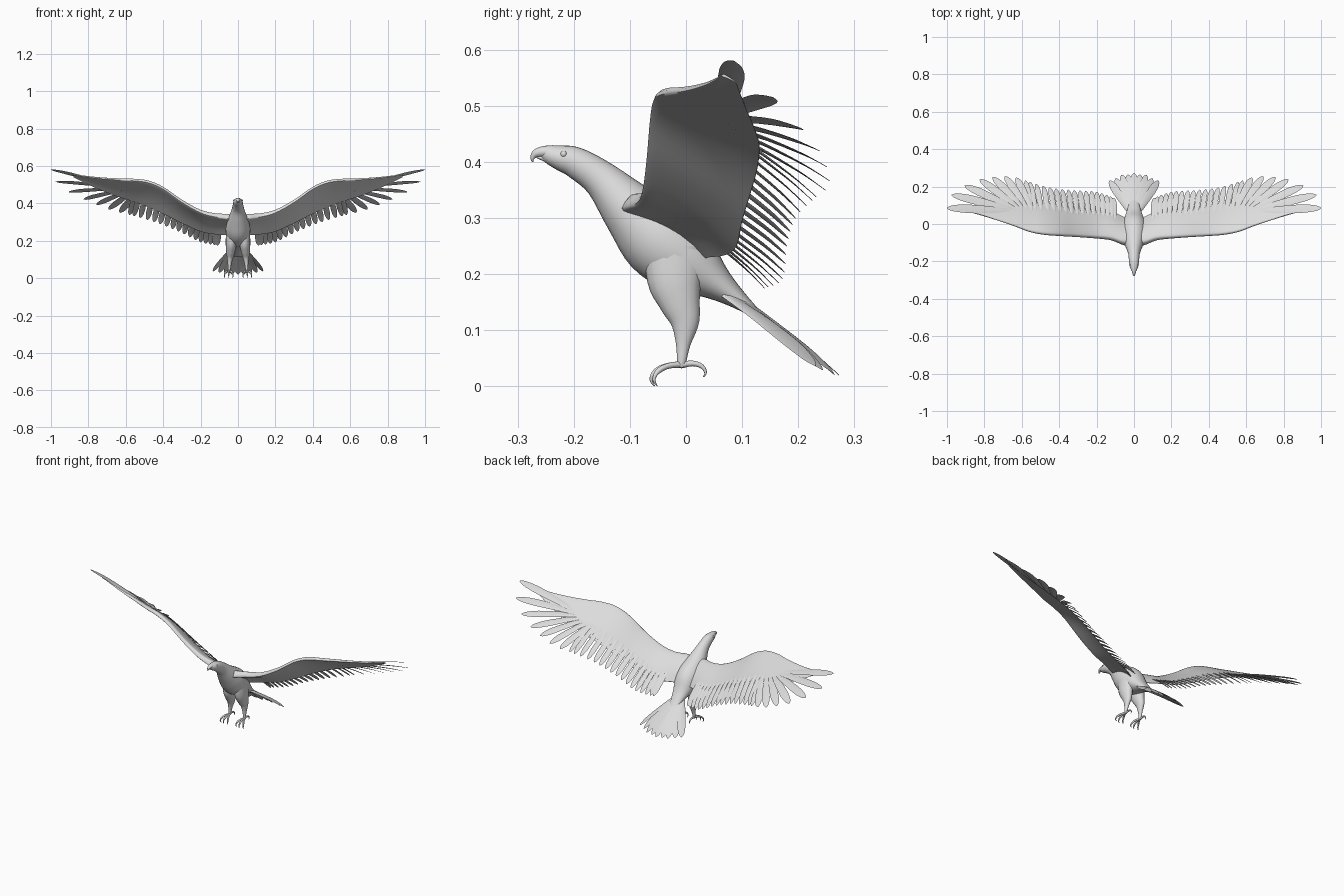
import bpy
import bmesh
from math import cos, sin, pi, sqrt
from mathutils import Vector

default_cube = bpy.data.objects.get("Cube")
if default_cube:
    bpy.data.objects.remove(default_cube, do_unlink=True)

# Single plumage colour
GREY = (0.72, 0.72, 0.72, 1.0)
plumage = bpy.data.materials.new("pale grey")
plumage.use_nodes = True
plumage.diffuse_color = GREY
plumage.node_tree.nodes["Principled BSDF"].inputs["Base Color"].default_value = GREY


def finish(name, bm, mirrored=False):
    """Turn a bmesh into a smooth object, optionally mirrored across x."""
    bmesh.ops.recalc_face_normals(bm, faces=bm.faces)
    mesh = bpy.data.meshes.new(name)
    bm.to_mesh(mesh)
    bm.free()
    mesh.materials.append(plumage)
    obj = bpy.data.objects.new(name, mesh)
    bpy.context.collection.objects.link(obj)
    bpy.ops.object.select_all(action='DESELECT')
    obj.select_set(True)
    bpy.context.view_layer.objects.active = obj
    bpy.ops.object.shade_smooth_by_angle(angle=pi / 3)
    if mirrored:
        obj.modifiers.new("mirror", 'MIRROR').use_axis[0] = True
    return obj


def spline(rows, steps):
    """Catmull-Rom resampling of rows of numbers."""
    out = []
    last = len(rows) - 1
    for i in range(last):
        a, b, c, d = (rows[max(0, min(last, i + k))] for k in (-1, 0, 1, 2))
        for s in range(steps):
            t = s / steps
            out.append([q + t / 2 * (r - p + t * (2 * p - 5 * q + 4 * r - e
                        + t * (3 * (q - r) + e - p)))
                        for p, q, r, e in zip(a, b, c, d)])
    out.append(list(rows[-1]))
    return out


def skin(name, rings, mirrored=False):
    """Bridge equal rings of points and cap both ends."""
    bm = bmesh.new()
    loops = [[bm.verts.new(p) for p in ring] for ring in rings]
    count = len(loops[0])
    for low, high in zip(loops, loops[1:]):
        for i in range(count):
            j = (i + 1) % count
            bm.faces.new((low[i], low[j], high[j], high[i]))
    bm.faces.new(loops[0])
    bm.faces.new(loops[-1])
    return finish(name, bm, mirrored)


def loft(name, rows, side=(1, 0, 0), segs=16, steps=4, mirrored=False):
    """Elliptical tube; each row is x, y, z, half width, half depth."""
    rows = spline(rows, steps)
    centres = [Vector(r[:3]) for r in rows]
    rings = []
    for i, row in enumerate(rows):
        along = (centres[min(i + 1, len(rows) - 1)] - centres[max(i - 1, 0)]).normalized()
        wide = Vector(side)
        wide = (wide - along * wide.dot(along)).normalized()
        deep = along.cross(wide)
        w, h = max(row[3], 0.0006), max(row[4], 0.0006)
        rings.append([centres[i] + wide * w * cos(2 * pi * k / segs)
                      + deep * h * sin(2 * pi * k / segs) for k in range(segs)])
    return skin(name, rings, mirrored)


def feather(name, root, tip, side, width, bow, mirrored=True):
    """Thin lens-shaped blade, rounded at the tip and bowed along a vector."""
    rows = []
    for t, w in ((0, .55), (.3, .85), (.7, 1), (.92, .65), (1, .08)):
        p = root.lerp(tip, t) + bow * (4 * t * (1 - t))
        rows.append((*p, width * w, 0.0035 * (1.1 - t)))
    loft(name, rows, side, segs=8, steps=3, mirrored=mirrored)


# Head, neck and torso
loft("body", [(0, y, z, w, h) for y, z, w, h in (
    (-.256, .415, .008, .009), (-.245, .413, .016, .016),
    (-.222, .407, .024, .023), (-.195, .398, .027, .028),
    (-.15, .368, .033, .034), (-.1, .315, .052, .052),
    (-.05, .265, .066, .07), (0, .225, .062, .064),
    (.05, .187, .045, .034), (.09, .157, .032, .018),
    (.14, .118, .02, .005))], segs=24)

# Hooked beak, lower jaw and eyes
loft("upper_beak", [(0, y, z, w, h) for y, z, w, h in (
    (-.238, .417, .015, .013), (-.256, .418, .011, .01),
    (-.269, .414, .007, .007), (-.274, .405, .003, .003),
    (-.273, .4, .001, .001))])
loft("lower_beak", [(0, -.235, .402, .012, .007), (0, -.252, .406, .008, .005),
                    (0, -.266, .409, .003, .002)])
bm = bmesh.new()
bmesh.ops.create_uvsphere(bm, u_segments=12, v_segments=8, radius=.006)
bmesh.ops.translate(bm, vec=(.02, -.218, .414), verts=bm.verts)
finish("eye_pair", bm, mirrored=True)

# Feathered legs
loft("leg_pair", [
    (.034, -.02, .25, .03, .055), (.036, -.02, .19, .03, .049),
    (.039, -.011, .15, .025, .037), (.042, -.002, .115, .018, .026),
    (.045, -.005, .075, .01, .013), (.047, -.008, .043, .007, .008),
    (.047, -.009, .034, .005, .006)], mirrored=True)

# Toes with curled talons: three forward and one back
for label, spread, reach in (("inner", -.4, .9), ("middle", .05, 1), ("outer", .5, .9)):
    path = []
    for d, z, r in ((0, .039, .006), (.022, .037, .005), (.04, .03, .005),
                    (.05, .02, .0035), (.052, .01, .0025), (.046, .001, .001)):
        path.append((.047 + d * spread, -.01 - d * reach, z, r, r))
    loft(label + "_toe_pair", path, segs=8, steps=3, mirrored=True)
loft("back_toe_pair", [(.047, y, z, r, r) for y, z, r in (
    (-.01, .038, .006), (.012, .041, .005), (.028, .036, .004),
    (.035, .025, .0025), (.031, .017, .001))], segs=8, steps=3, mirrored=True)

# Wing plan: x, leading y and z, trailing y and z, half thickness
WING = spline([
    (0, -.1, .315, .03, .22, .03), (.05, -.108, .33, .035, .23, .026),
    (.12, -.083, .337, .07, .235, .021), (.2, -.074, .358, .09, .25, .018),
    (.3, -.067, .413, .1, .295, .016), (.4, -.061, .483, .115, .345, .015),
    (.48, -.055, .517, .125, .38, .014), (.56, -.04, .527, .13, .41, .012),
    (.64, -.01, .53, .13, .435, .01), (.72, .017, .535, .12, .465, .008),
    (.8, .042, .543, .105, .5, .006), (.88, .064, .555, .09, .54, .003)], 4)


def wing_frame(x):
    """Leading point, chord, up vector and thickness of the wing at x."""
    i = next((k for k in range(len(WING) - 1) if WING[k + 1][0] >= x), len(WING) - 2)
    a, b = WING[i], WING[i + 1]
    t = (x - a[0]) / (b[0] - a[0])
    m = [p + (q - p) * t for p, q in zip(a, b)]
    lead = Vector((x, m[1], m[2]))
    chord = Vector((x, m[3], m[4])) - lead
    return lead, chord, Vector((0, -chord.z, chord.y)).normalized(), m[5]


def wing_point(x, u, lift=0.0):
    lead, chord, up, thick = wing_frame(x)
    return lead + chord * u + up * (thick * 2.4 * u * (1 - u) + thick * lift)


# Cambered wing surface
STATIONS = [k / 10 for k in range(11)]
rings = []
for row in WING:
    ring = []
    for face, us in ((1, STATIONS), (-1, STATIONS[-1:0:-1])):
        for u in us:
            depth = 1.9 * sqrt(u) * (1 - u) + .06 * u
            ring.append(wing_point(row[0], u * u, face * depth))
    rings.append(ring)
skin("wing_pair", rings, mirrored=True)


def wing_feather(name, root_x, root_u, tip, width):
    root, tip = wing_point(root_x, root_u), Vector(tip)
    span = wing_point(root_x + .03, root_u) - wing_point(root_x - .03, root_u)
    normal = span.cross(wing_frame(root_x)[1]).normalized()
    side = normal.cross(tip - root).normalized() + normal * .25
    feather(name, root, tip, side, width, normal * .006)


# Long fingered primaries
PRIMARIES = ((.66, .5, (1, .085, .58)), (.65, .56, (.975, .155, .515)),
             (.64, .62, (.905, .205, .46)), (.62, .66, (.825, .238, .42)),
             (.6, .7, (.755, .25, .392)), (.575, .7, (.69, .255, .367)),
             (.55, .7, (.63, .248, .35)))
for n, (x, u, tip) in enumerate(PRIMARIES):
    wing_feather("primary_feather_pair_%d" % n, x, u, tip, .024 - n * .0006)

# Secondaries spread along the trailing edge
TIPS = spline([(.11, .14, .175), (.2, .172, .192), (.32, .18, .25),
               (.45, .195, .3), (.58, .232, .338)], 4)
for n, tip in enumerate(TIPS[:-1] + [TIPS[-1]]):
    lean = .06 * (tip[0] - .1)
    wing_feather("secondary_feather_pair_%d" % n, tip[0] - lean - .004, .6, tip, .0155)

# Tail fan, outer feathers drooping slightly
HALF = 4
for n in range(-HALF, HALF + 1):
    a = n / HALF
    root = Vector((.028 * a, .07, .175 - .012 * a * a))
    tip = Vector((.132 * a, .273 - .042 * a * a - .006 * (n % 2), .02 + .017 * a * a))
    side = Vector((1, -.4 * a, -.35 * a))
    feather("tail_feather_%d" % (n + HALF), root, tip, side, .0215,
            Vector((0, .004, .004)), mirrored=False)
